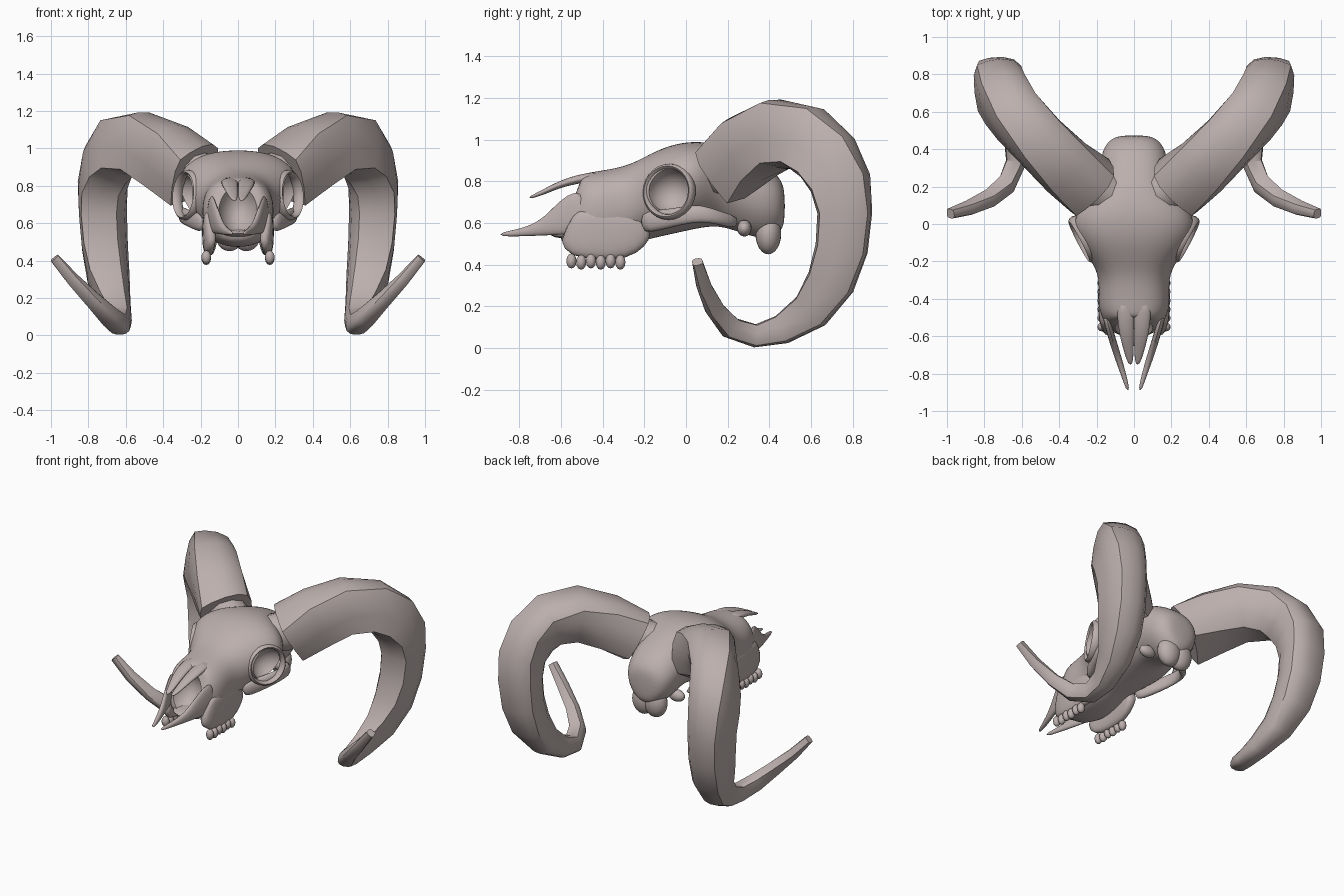
import bpy, bmesh, math
from mathutils import Vector, Matrix

if "Cube" in bpy.data.objects:
    bpy.data.objects.remove(bpy.data.objects["Cube"])

bone = bpy.data.materials.new("bone")
bone.diffuse_color = (0.5, 0.43, 0.42, 1)
bone.use_nodes = True
bone.node_tree.nodes["Principled BSDF"].inputs["Base Color"].default_value = bone.diffuse_color


def finish(ob, angle=35, mirror=False, subsurf=0, cutters=()):
    """Apply modifiers, then smooth shading with sharp edges kept."""
    if subsurf:
        ob.modifiers.new("round", 'SUBSURF').levels = subsurf
    for c in cutters:
        m = ob.modifiers.new("cut", 'BOOLEAN')
        m.operation, m.solver, m.object = 'DIFFERENCE', 'EXACT', c
    if mirror:
        m = ob.modifiers.new("mirror", 'MIRROR')
        m.use_mirror_merge = False
    bpy.ops.object.select_all(action='DESELECT')
    ob.select_set(True)
    bpy.context.view_layer.objects.active = ob
    bpy.ops.object.convert(target='MESH')
    bpy.ops.object.shade_smooth_by_angle(angle=math.radians(angle))
    ob.data.materials.clear()
    ob.data.materials.append(bone)
    return ob


def add_object(name, bm):
    bmesh.ops.recalc_face_normals(bm, faces=bm.faces)
    me = bpy.data.meshes.new(name)
    bm.to_mesh(me)
    bm.free()
    ob = bpy.data.objects.new(name, me)
    bpy.context.collection.objects.link(ob)
    return ob


def skin(name, rings):
    """Bridge equal rings of points and cap both ends."""
    bm = bmesh.new()
    vs = [[bm.verts.new(p) for p in r] for r in rings]
    n = len(vs[0])
    for a, b in zip(vs, vs[1:]):
        for i in range(n):
            j = (i + 1) % n
            bm.faces.new((a[i], a[j], b[j], b[i]))
    bm.faces.new(vs[0])
    bm.faces.new(vs[-1])
    return add_object(name, bm)


def sweep(name, path, section, up=lambda c: Vector((0, 0, 1))):
    """path: (x, y, z, half height, half width); section: (up, side) points."""
    cs = [Vector(p[:3]) for p in path]
    rings = []
    for i, c in enumerate(cs):
        t = (cs[min(i + 1, len(cs) - 1)] - cs[max(i - 1, 0)]).normalized()
        r = up(c)
        r = (r - t * r.dot(t)).normalized()
        s = t.cross(r)
        rings.append([c + r * u * path[i][3] + s * v * path[i][4] for u, v in section])
    return skin(name, rings)


def blob(name, loc, size, seg=24):
    bm = bmesh.new()
    bmesh.ops.create_uvsphere(bm, u_segments=seg, v_segments=seg // 2, radius=1)
    m = Matrix.LocRotScale(Vector(loc), None, Vector(size))
    bmesh.ops.transform(bm, matrix=m, verts=bm.verts)
    return add_object(name, bm)


def superellipse(n, e):
    out = []
    for k in range(n):
        a = 2 * math.pi * (k + 0.5) / n
        c, s = math.cos(a), math.sin(a)
        out.append((math.copysign(abs(s) ** (2 / e), s), math.copysign(abs(c) ** (2 / e), c)))
    return out


ROUND = superellipse(10, 2.2)

# Curled horns: faceted section carried round the spiral
horn_path = [
    (0.23, 0.215, 0.865, .165, .17), (0.37, 0.32, 0.96, .17, .165), (0.51, 0.45, 1.025, .165, .155),
    (0.63, 0.585, 1.00, .16, .145), (0.69, 0.68, 0.91, .155, .14), (0.72, 0.74, 0.79, .145, .135),
    (0.72, 0.76, 0.65, .13, .13), (0.71, 0.745, 0.48, .125, .125), (0.69, 0.695, 0.32, .115, .115),
    (0.66, 0.60, 0.18, .095, .09), (0.63, 0.46, 0.09, .07, .065), (0.63, 0.33, 0.06, .055, .055),
    (0.68, 0.21, 0.10, .052, .05), (0.77, 0.135, 0.19, .042, .042), (0.88, 0.085, 0.30, .034, .034),
    (0.98, 0.055, 0.415, .025, .026)]
horn_section = [(.66, -.9), (.93, -.6), (1.03, -.1), (.98, .45), (.85, .85), (.45, 1.0), (-.2, 1),
                (-.92, .9), (-1, .2), (-.9, -.55), (-.4, -.88), (.2, -.97)]
finish(sweep("horns", horn_path, horn_section,
             lambda c: Vector((0, c.y - 0.38, c.z - 0.5))), 38, True)
finish(sweep("horn_cores", [(0.10, 0.14, 0.83, .12, .12), (0.22, 0.21, 0.86, .125, .125),
                            (0.30, 0.27, 0.91, .11, .11)], ROUND), 40, True)

# Skull body: (y, half width, top, bottom, forward lean), cut for sockets and nose
skull = [(0.475, .07, .76, .60, 0), (0.45, .14, .82, .55, 0), (0.37, .18, .89, .52, 0),
         (0.25, .19, .945, .56, 0), (0.16, .22, .975, .59, 0), (0.07, .31, .99, .58, 0),
         (-0.02, .33, .985, .56, 0), (-0.11, .295, .96, .54, 0), (-0.20, .23, .915, .52, 0),
         (-0.29, .18, .868, .49, 0), (-0.44, .195, .845, .47, 0), (-0.52, .16, .835, .48, .02),
         (-0.57, .12, .80, .52, .07)]
shape = superellipse(20, 2.4)
rings = [[(v * w * 1.02 * (1 + .3 * min(u, 0) * (y > -.25)), y + lean * u,
           (t + b) / 2 + u * (t - b) / 2 * 1.02) for u, v in shape]
         for y, w, t, b, lean in skull]
body = skin("skull", rings)
cutters = [blob("socket_cutter", (s * 0.31, -0.08, 0.75), (.13, .115, .115)) for s in (1, -1)]
cutters.append(blob("nose_cutter", (0, -0.63, 0.69), (.115, .17, .15)))
for c in cutters:
    c.hide_render = True
finish(body, 40, subsurf=2, cutters=cutters)
for c in cutters:
    bpy.data.objects.remove(c)

# Raised rims of the eye sockets
axis = Vector((0.87, -0.45, 0.08)).normalized()
e1 = Vector((0, 0, 1)).cross(axis).normalized()
e2 = axis.cross(e1)
bm = bmesh.new()
loops = []
for i in range(28):
    a = 2 * math.pi * i / 28
    d = e1 * math.cos(a) + e2 * math.sin(a)
    mid = Vector((0.268, -0.08, 0.75)) + d * .122
    loops.append([bm.verts.new(mid + d * .014 * math.cos(b) + axis * .03 * math.sin(b))
                  for b in (2 * math.pi * k / 8 for k in range(8))])
for i in range(28):
    p, q = loops[i], loops[(i + 1) % 28]
    for k in range(8):
        bm.faces.new((p[k], p[(k + 1) % 8], q[(k + 1) % 8], q[k]))
finish(add_object("eye_socket_rims", bm), 60, True)

# Cheek arches sweeping back from below the sockets
finish(sweep("cheek_arches", [(.18, -.22, .60, .06, .03), (.235, -.12, .615, .05, .03),
                              (.285, -.02, .635, .045, .025), (.305, .07, .65, .045, .02),
                              (.28, .16, .625, .032, .022), (.17, .25, .60, .035, .03)],
             ROUND), 50, True, 1)

# Upper jaw ridges and teeth
finish(sweep("upper_jaw", [(.14, -.19, .60, .06, .035), (.145, -.235, .575, .10, .04),
                           (.152, -.30, .545, .125, .04), (.158, -.42, .545, .125, .036),
                           (.155, -.53, .55, .12, .034), (.14, -.575, .58, .08, .024)],
             superellipse(12, 2.8)), 50, True, 1)
for i in range(6):
    y = -0.55 + i * 0.047
    finish(blob("tooth_%d" % (i + 1), (.17, y, .418 - .006 * (i % 2)), (.026, .0245, .036), seg=12), 60, True)

# Forked front jaw bones
finish(sweep("front_jaw_prongs", [(.155, -.47, .66, .11, .02), (.138, -.54, .645, .105, .02),
                                  (.115, -.62, .605, .07, .02), (.09, -.70, .572, .035, .02),
                                  (.057, -.80, .553, .018, .015), (.03, -.895, .545, .01, .01)],
             ROUND), 50, True, 1)

# Pointed nasal bones
finish(sweep("nasal_bones", [(.045, -.40, .83, .025, .05), (.045, -.53, .81, .022, .047),
                             (.036, -.62, .78, .016, .036), (.026, -.69, .745, .013, .026),
                             (.018, -.755, .72, .006, .012)], ROUND), 50, True, 1)

# Palate between the tooth rows
finish(sweep("palate", [(0, -.10, .565, .025, .10), (0, -.30, .545, .03, .14),
                        (0, -.52, .545, .03, .13), (0, -.66, .545, .012, .05)], ROUND), 50, False, 1)

# Back of the skull: neck joints and ear bones
finish(blob("neck_joints", (.045, .395, .55), (.08, .062, .10)), 60, True)
finish(blob("ear_bones", (.125, .28, .575), (.06, .035, .04), seg=16), 60, True)
